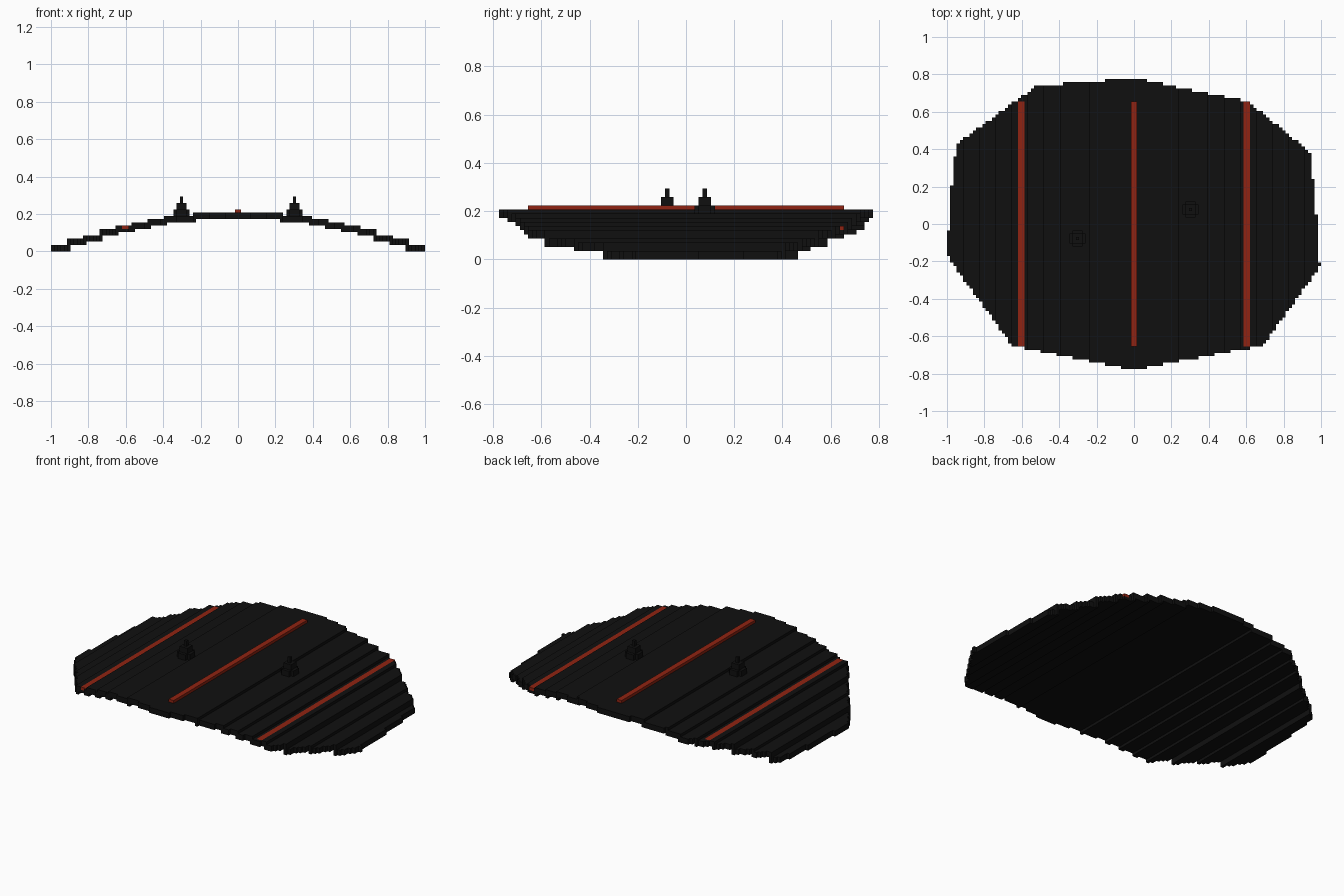
import bpy
import bmesh
import math
from mathutils import Vector

if "Cube" in bpy.data.objects:
    bpy.data.objects.remove(bpy.data.objects["Cube"])

V = 2 / 116  # edge length of one block


def material(name, rgb):
    m = bpy.data.materials.new(name)
    m.diffuse_color = (*rgb, 1)
    m.use_nodes = True
    m.node_tree.nodes["Principled BSDF"].inputs["Base Color"].default_value = m.diffuse_color
    return m


black = material("black", (0.005, 0.005, 0.005))
red = material("rust_red", (0.28, 0.017, 0.006))

# Plan outline of the roof sheet
OUTLINE = [(-1.0, -.16), (-.985, .07), (-.965, .31), (-.945, .43), (-.52, .74),
           (-.31, .755), (-.03, .778), (.05, .77), (.61, .655), (.945, .38),
           (.962, .17), (.98, 0), (.982, -.19), (1.003, -.215), (.985, -.24),
           (.69, -.65), (.04, -.772), (-.04, -.772), (-.65, -.65), (-.93, -.27)]

# Terraces: inner edge, outer edge and underside height, in blocks from the centre
TERRACES = [(0, 14, 10), (14, 18, 9), (18, 23, 9), (23, 28, 8), (28, 33, 7),
            (33, 38, 6), (38, 43, 5), (43, 48, 3), (48, 53, 2), (53, 58, 0)]


def y_range(x):
    """Lowest and highest y of the outline at this x."""
    ys = []
    for (x0, y0), (x1, y1) in zip(OUTLINE, OUTLINE[1:] + OUTLINE[:1]):
        if (x0 <= x) != (x1 <= x):
            ys.append(y0 + (y1 - y0) * (x - x0) / (x1 - x0))
    return (min(ys), max(ys)) if ys else (0, 0)


# Terraced roof sheet, two blocks thick, each terrace overlapping the next by one
roof = set()
for i in range(-58, 58):
    low, high = y_range((i + .5) * V)
    a = i if i >= 0 else -i - 1
    for inner, outer, base in TERRACES:
        if max(0, inner - 1) <= a < outer:
            for j in range(round(low / V), round(high / V)):
                roof.update({(i, j, base), (i, j, base + 1)})


def strip(i0, k):
    return {(i, j, k) for i in (i0, i0 + 1) for j in range(-38, 38)}


def spike(ci, cj):
    """Stepped finial, narrowing from five blocks to one."""
    cells = set()
    for k in range(11, 17):
        r = 2 - (k - 11) // 2
        for i in range(-r, r + 1):
            for j in range(-r, r + 1):
                if math.hypot(i, j) <= r + .5:
                    cells.add((ci + i, cj + j, k))
    return cells


parts = {
    "ridge_strip": (strip(-1, 12), red),
    "left_strip": (strip(-36, 7), red),
    "right_strip": (strip(34, 7), red),
    "left_spike": (spike(-18, -5), black),
    "right_spike": (spike(17, 4), black),
}
for cells, _ in parts.values():
    roof -= cells
parts["roof"] = (roof, black)
filled = set().union(*(cells for cells, _ in parts.values()))


def build(name, cells, mat):
    """Make the outer block faces of one part."""
    bm = bmesh.new()
    verts = {}

    def vert(p):
        if p not in verts:
            verts[p] = bm.verts.new(Vector(p) * V)
        return verts[p]

    for c in cells:
        for axis in range(3):
            u, w = (axis + 1) % 3, (axis + 2) % 3
            for side in (0, 1):
                n = list(c)
                n[axis] += 2 * side - 1
                if tuple(n) in filled:
                    continue
                quad = []
                for du, dw in ((0, 0), (1, 0), (1, 1), (0, 1)):
                    p = list(c)
                    p[axis] += side
                    p[u] += du
                    p[w] += dw
                    quad.append(vert(tuple(p)))
                bm.faces.new(quad if side else quad[::-1])
    mesh = bpy.data.meshes.new(name)
    bm.to_mesh(mesh)
    bm.free()
    mesh.materials.append(mat)
    bpy.context.collection.objects.link(bpy.data.objects.new(name, mesh))


for part, (cells, mat) in parts.items():
    build(part, cells, mat)
